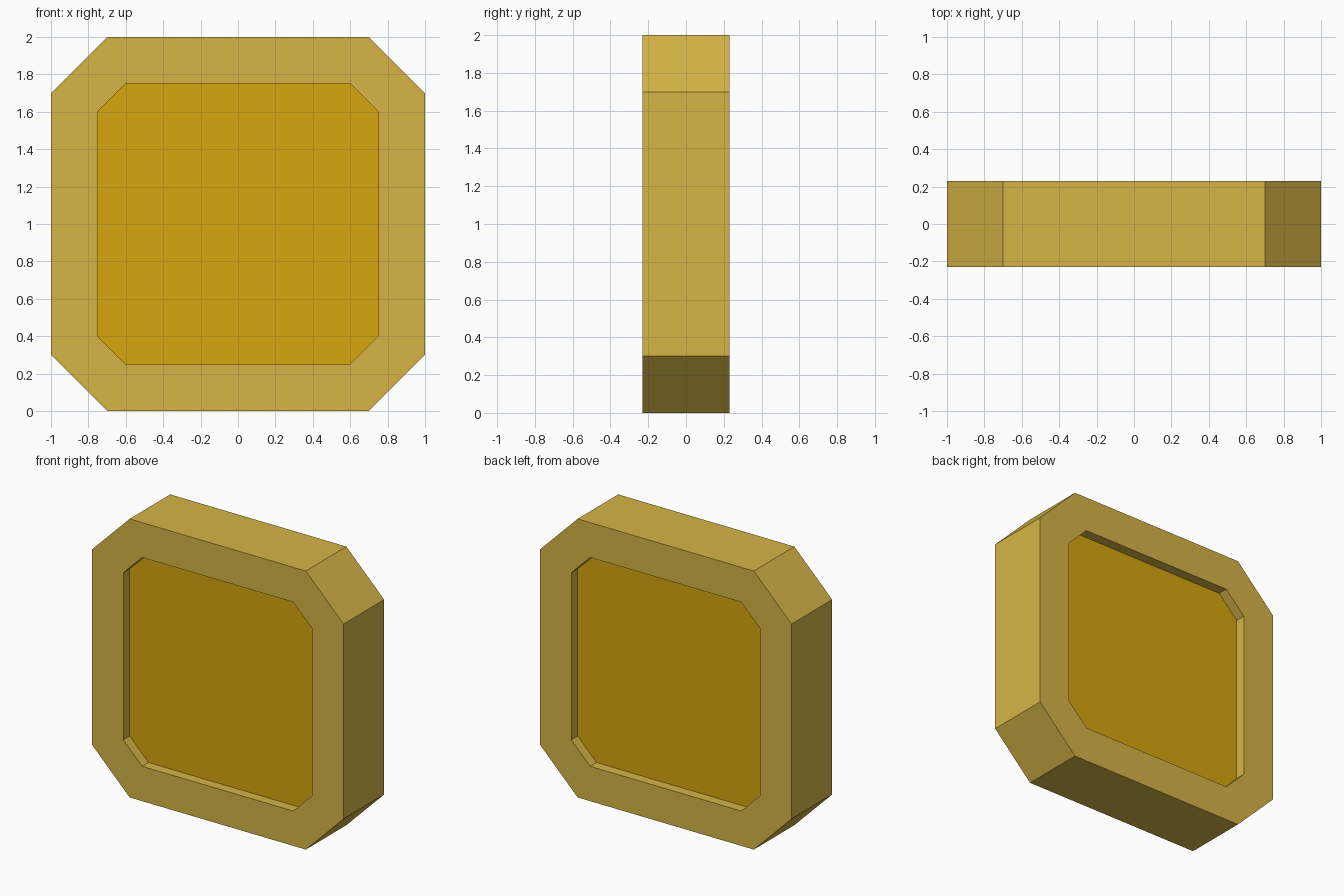
import bpy, bmesh

if "Cube" in bpy.data.objects:
    bpy.data.objects.remove(bpy.data.objects["Cube"])

def srgb(r, g, b):
    lin = lambda c: c / 12.92 if c <= 0.04045 else ((c + 0.055) / 1.055) ** 2.4
    return (lin(r / 255), lin(g / 255), lin(b / 255), 1)

def material(name, rgb):
    m = bpy.data.materials.new(name)
    m.diffuse_color = srgb(*rgb)
    m.use_nodes = True
    m.node_tree.nodes["Principled BSDF"].inputs["Base Color"].default_value = m.diffuse_color
    return m

def octagon(bm, half, cut, y):
    """Square of given half width with cut corners, centred at z = 1."""
    k = half - cut
    pts = [(k, -half), (half, -k), (half, k), (k, half),
           (-k, half), (-half, k), (-half, -k), (-k, -half)]
    return [bm.verts.new((x, y, z + 1)) for x, z in pts]

def bridge(bm, a, b):
    for i in range(8):
        j = (i + 1) % 8
        bm.faces.new((a[i], a[j], b[j], b[i]))

def finish(bm, name, mat):
    bmesh.ops.recalc_face_normals(bm, faces=bm.faces)
    me = bpy.data.meshes.new(name)
    bm.to_mesh(me)
    bm.free()
    me.materials.append(mat)
    bpy.context.collection.objects.link(bpy.data.objects.new(name, me))

# Frame: closed loop of four cut-corner rings
D = 0.23
bm = bmesh.new()
rings = [octagon(bm, h, c, y) for h, c, y in
         ((1, 0.3, -D), (1, 0.3, D), (0.75, 0.15, D), (0.75, 0.15, -D))]
for i in range(4):
    bridge(bm, rings[i], rings[(i + 1) % 4])
finish(bm, "frame", material("pale gold", (214, 181, 70)))

# Panel: recessed slab filling the opening, set back on both sides
bm = bmesh.new()
front, back = (octagon(bm, 0.75, 0.15, y) for y in (-0.158, 0.158))
bridge(bm, front, back)
bm.faces.new(front)
bm.faces.new(back)
finish(bm, "inner_panel", material("deep gold", (214, 166, 14)))
